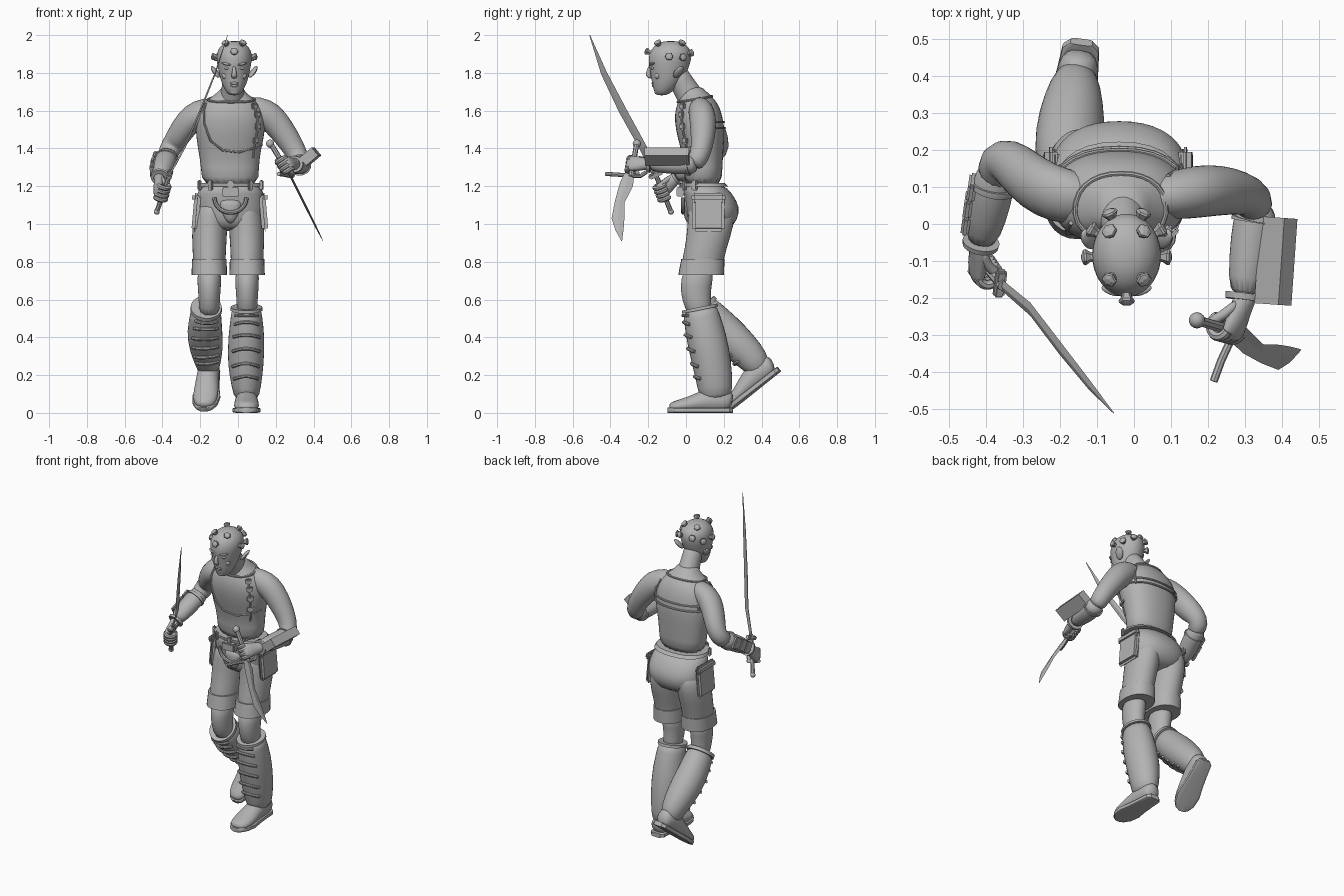
import bpy, bmesh, math
from mathutils import Vector, Matrix, Euler

if "Cube" in bpy.data.objects:
    bpy.data.objects.remove(bpy.data.objects["Cube"], do_unlink=True)

grey = bpy.data.materials.new("plain grey")
grey.use_nodes = True
grey.diffuse_color = (.45, .45, .45, 1)
grey.node_tree.nodes["Principled BSDF"].inputs["Base Color"].default_value = grey.diffuse_color
X, Y, Z = Vector((1, 0, 0)), Vector((0, 1, 0)), Vector((0, 0, 1))
SQUARE = .88


def finish(bm, name, subdivide=0, matrix=None, smooth=True):
    bmesh.ops.recalc_face_normals(bm, faces=bm.faces)
    mesh = bpy.data.meshes.new(name)
    bm.to_mesh(mesh)
    bm.free()
    mesh.materials.append(grey)
    if smooth:
        mesh.shade_smooth()
        if not subdivide:
            mesh.set_sharp_from_angle(angle=math.radians(40))
    obj = bpy.data.objects.new(name, mesh)
    bpy.context.collection.objects.link(obj)
    if matrix:
        obj.matrix_world = matrix
    if subdivide:
        mod = obj.modifiers.new("Subdivision", 'SUBSURF')
        mod.levels = mod.render_levels = subdivide
    return obj


def frames(rings, ref=X, upright=False):
    """Centre and two cross axes for each ring, carried along the path."""
    pts = [Vector(r[:3]) for r in rings]
    result, u = [], Vector(ref)
    for i, p in enumerate(pts):
        t = Z if upright else (pts[min(i + 1, len(pts) - 1)] - pts[max(i - 1, 0)]).normalized()
        if abs(t.dot(u)) > .97 * u.length:
            u = Y if abs(t.dot(Y)) < .9 else Z
        u = (u - t * t.dot(u)).normalized()
        result.append((p, u, t.cross(u)))
    return result


def ring_point(frame, ring, angle, off=0, power=1):
    p, u, v = frame
    c, s = math.cos(angle), math.sin(angle)
    c, s = (math.copysign(abs(k) ** power, k) for k in (c, s))
    return p + u * c * (ring[3] + off) + v * s * (ring[4] + off)


def loft(name, rings, sides=16, sub=1, ref=X, upright=False, matrix=None, power=1, smooth=True):
    bm = bmesh.new()
    loops = [[bm.verts.new(ring_point(f, r, math.tau * k / sides, 0, power)) for k in range(sides)]
             for f, r in zip(frames(rings, ref, upright), rings)]
    for a, b in zip(loops, loops[1:]):
        for k in range(sides):
            bm.faces.new((a[k], a[k - 1], b[k - 1], b[k]))
    bm.faces.new(loops[0])
    bm.faces.new(loops[-1])
    return finish(bm, name, sub, matrix, smooth)


def between(rings, t):
    i = min(int(t), len(rings) - 2)
    return [a + (b - a) * (t - i) for a, b in zip(rings[i], rings[i + 1])]


def on_surface(rings, t, degrees, off=0, upright=False):
    i = min(int(t), len(rings) - 2)
    fr = frames(rings, X, upright)
    a, b = (ring_point(fr[k], rings[k], math.radians(degrees), off, SQUARE if upright else 1)
            for k in (i, i + 1))
    return a.lerp(b, t - i)


def tube(name, points, radius, sides=8, sub=0):
    return loft(name, [(*p, radius, radius) for p in points], sides, sub)


def band(name, rings, start, end, off, upright=True):
    """Raised strip that hugs a lofted part."""
    picked = [between(rings, start + (end - start) * k / 2) for k in range(3)]
    return loft(name, [(*r[:3], r[3] + off, r[4] + off) for r in picked], 28, 0,
                upright=upright, power=SQUARE if upright else 1)


def placed(loc, rot):
    return Matrix.Translation(loc) @ Euler([math.radians(a) for a in rot]).to_matrix().to_4x4()


def box(name, loc, size, rot=(0, 0, 0), bevel=.006):
    bm = bmesh.new()
    bmesh.ops.create_cube(bm, size=1)
    bmesh.ops.scale(bm, vec=size, verts=bm.verts)
    if bevel:
        bmesh.ops.bevel(bm, geom=bm.edges[:], offset=bevel, segments=2, affect='EDGES')
    return finish(bm, name, 0, placed(loc, rot))


def ball(name, loc, size, rot=(0, 0, 0)):
    bm = bmesh.new()
    bmesh.ops.create_uvsphere(bm, u_segments=14, v_segments=8, radius=1)
    bmesh.ops.scale(bm, vec=size, verts=bm.verts)
    return finish(bm, name, 0, placed(loc, rot))


# Torso, pelvis and neck
torso = [(-.04, .085, 1.19, .158, .108), (-.043, .095, 1.3, .152, .098), (-.045, .085, 1.4, .17, .115),
         (-.04, .075, 1.5, .188, .132), (-.04, .065, 1.58, .185, .128), (-.038, .062, 1.635, .155, .11),
         (-.035, .055, 1.67, .11, .088), (-.033, .042, 1.7, .07, .068), (-.03, .025, 1.73, .055, .058)]
loft("tunic", torso, 20, upright=True, power=SQUARE)
pelvis = [(-.04, .13, .96, .13, .095), (-.04, .14, 1.02, .18, .135), (-.04, .143, 1.09, .19, .145),
          (-.04, .118, 1.16, .18, .13), (-.04, .085, 1.22, .158, .108)]
loft("pelvis", pelvis, 20, upright=True, power=SQUARE)
loft("neck", [(-.035, .05, 1.62, .085, .08), (-.03, .015, 1.69, .062, .07),
              (-.025, -.025, 1.75, .058, .064), (-.02, -.06, 1.82, .06, .06)])
tube("collar_edge", [on_surface(torso, 5.75 + .45 * math.sin(math.radians(a)), a, 0, True)
                     for a in range(0, 361, 15)], .007)

# Belt, pouches and straps
band("belt", pelvis, 3.65, 3.95, .01)
band("tunic_hem", torso, .1, .2, .006)
for k, a in enumerate((-125, -90, -55, -20, 200)):
    box(f"belt_loop_{k}", on_surface(pelvis, 3.75, a, .01, True), (.03, .016, .055), (0, 0, a + 90))
box("belt_buckle", (-.04, -.03, 1.17), (.09, .04, .05))
tube("pouch_rim", [(-.04 + .085 * math.cos(a), -.015, 1.14 + .08 * math.sin(a))
                   for a in [math.pi * (1 + k / 12) for k in range(13)]], .011)
loft("front_pouch", [(-.04, .02, 1.0, .015, .015), (-.04, .01, 1.06, .05, .03),
                     (-.04, .01, 1.14, .075, .03)], upright=True)
path = ((5.1, -150), (4.4, -143), (3.4, -136), (2.4, -122), (1.9, -100), (1.8, -75), (2, -45), (2.2, -10))
tube("chest_cord", [on_surface(torso, t, a, 0, True) for t, a in path], .006)
for name, path in {"back_strap_low": [(3.1, a) for a in range(20, 161, 14)],
                   "back_strap_high": [(3.5, a) for a in range(25, 156, 13)],
                   "left_back_strap": [(t / 2, 35) for t in range(6, 11)],
                   "right_back_strap": [(t / 2, 145) for t in range(6, 11)],
                   "left_front_strap": [(t / 2, -42) for t in range(3, 11)]}.items():
    tube(name, [on_surface(torso, t, a, 0, True) for t, a in path], .006)
for k, t in enumerate((2.4, 3.2, 4, 4.8)):
    box(f"strap_buckle_{k}", on_surface(torso, t, -42, .002, True), (.04, .018, .035), (0, 0, 45))

# Head and face
skull = [(.025, -.13, 1.68, .025), (.05, -.12, 1.70, .045), (.075, -.105, 1.74, .065),
         (.09, -.095, 1.78, .078), (.107, -.09, 1.83, .088), (.117, -.085, 1.88, .097),
         (.108, -.08, 1.92, .09), (.082, -.08, 1.95, .067), (.035, -.08, 1.97, .03)]
loft("head", [(-.02, y, z, rx, ry) for ry, y, z, rx in skull], 20, upright=True)
loft("nose", [(-.02, -.188, 1.84, .008, .01), (-.02, -.2, 1.805, .012, .014),
              (-.02, -.2, 1.78, .019, .015), (-.02, -.186, 1.77, .01, .008)], 8, upright=True)
ball("upper_lip", (-.02, -.174, 1.745), (.026, .01, .007))
ball("lower_lip", (-.02, -.171, 1.732), (.022, .01, .007))
ball("chin", (-.02, -.15, 1.7), (.025, .018, .016))
for side, word in ((1, "left"), (-1, "right")):
    ball(word + "_eye", (-.02 + side * .038, -.177, 1.825), (.016, .01, .008))
    ball(word + "_brow", (-.02 + side * .04, -.18, 1.847), (.03, .012, .007), (0, side * -10, side * 20))
    ball(word + "_cheek", (-.02 + side * .043, -.15, 1.785), (.024, .018, .02))
    ball(word + "_ear", (-.02 + side * .1, -.04, 1.805), (.012, .024, .04), (-15, side * 40, side * 25))


def stud(name, azimuth, elevation):
    a, e = math.radians(azimuth), math.radians(elevation)
    d = Vector((math.cos(e) * math.sin(a), -math.cos(e) * math.cos(a), math.sin(e)))
    base = Vector((-.02, -.085, 1.87)) + Vector((d.x * .092, d.y * .112, d.z * .097))
    steps = ((-.01, .013), (.006, .013), (.02, .022), (.026, .02), (.031, .008))
    loft(name, [(*(base + d * h), r, r) for h, r in steps], 6, 0, smooth=False)


stud("stud_front", 0, 22)
for k, (azimuth, elevation) in enumerate(((40, 50), (140, 50), (88, 8), (155, 18), (122, 6))):
    for side, word in ((1, "left"), (-1, "right")):
        stud(f"{word}_stud_{k}", azimuth * side, elevation)

# Shorts, pockets and knees
for side, word in ((1, "left"), (-1, "right")):
    cx = -.052 + side * .1
    shorts = [(cx, .08, .73, .09, .117), (cx, .09, .82, .087, .11), (cx, .12, .93, .095, .118),
              (cx - side * .005, .138, 1.05, .095, .13), (cx - side * .02, .13, 1.13, .075, .115)]
    loft(word + "_shorts_leg", shorts, upright=True)
    band(word + "_shorts_hem", shorts, 0, .95, .004)
    px = -.043 + side * .178
    box(word + "_pocket", (px, .118, 1.06), (.035, .17, .2), (0, side * -5, 0), .016)
    box(word + "_pocket_flap", (px + side * .004, .118, 1.14), (.035, .18, .05), (0, side * -5, 0), .014)
    loft(word + "_knee", [(cx, .075, .5, .055, .065), (cx, .055, .6, .057, .077),
                          (cx, .05, .66, .062, .083), (cx, .07, .78, .07, .09)], upright=True)

# Boots, shin ridges and feet
boots = {"left": [(.045, .16, .06, .062, .08), (.045, .155, .13, .078, .095), (.04, .14, .25, .098, .105),
                  (.045, .108, .4, .1, .11), (.045, .08, .52, .083, .096), (.045, .072, .56, .08, .092)],
         "right": [(-.155, .4, .21, .055, .06), (-.16, .365, .275, .072, .08), (-.168, .295, .345, .092, .095),
                   (-.178, .2, .435, .097, .102), (-.17, .115, .52, .083, .092), (-.168, .08, .56, .078, .087)]}
heels = {"left": Matrix.Translation((.045, .25, 0)),
         "right": placed((-.14, .5, .22), (38, 0, -8))}
for word, rings in boots.items():
    loft(word + "_boot", rings)
    band(word + "_boot_cuff", rings, 4.6, 5, .004, False)
    for k in range(6):
        arc = [on_surface(rings, 1.5 + k * .55 + .15 * math.cos(math.radians(a + 90) * 2), a, .001)
               for a in range(-135, -44, 10)]
        tube(f"{word}_shin_ridge_{k}", arc, .009)
    foot = [(0, -.005, .05, .04, .045), (0, -.04, .065, .056, .065), (0, -.11, .068, .06, .07),
            (0, -.18, .055, .063, .055), (0, -.25, .04, .07, .04), (0, -.31, .032, .06, .032),
            (0, -.34, .025, .03, .022)]
    loft(word + "_foot", foot, matrix=heels[word])
    sole = [(0, y, .014, rx, .014) for y, rx in ((0, .03), (-.02, .05), (-.1, .056), (-.17, .063),
                                                  (-.24, .075), (-.3, .066), (-.335, .042), (-.347, .02))]
    loft(word + "_sole", sole, 16, 0, matrix=heels[word], power=.35)

# Arms and bracers
arms = {"left": [(.02, .07, 1.615, .05, .06), (.1, .075, 1.6, .066, .08), (.17, .088, 1.575, .073, .08),
                 (.23, .092, 1.5, .07, .072), (.285, .085, 1.42, .06, .062),
                 (.325, .07, 1.345, .053, .055), (.325, .03, 1.315, .055, .05)],
        "right": [(-.1, .06, 1.615, .05, .06), (-.17, .07, 1.6, .068, .08), (-.24, .09, 1.57, .073, .08),
                  (-.295, .13, 1.5, .067, .075), (-.335, .168, 1.435, .06, .068),
                  (-.365, .175, 1.39, .055, .06), (-.375, .11, 1.35, .055, .055)]}
bracers = {"left": [(.335, .06, 1.32, .05, .048), (.325, .01, 1.312, .06, .053), (.31, -.09, 1.312, .055, .048),
                    (.295, -.205, 1.317, .043, .038)],
           "right": [(-.367, .165, 1.375, .05, .05), (-.38, .1, 1.345, .06, .055), (-.4, .02, 1.295, .058, .053),
                     (-.415, -.06, 1.245, .042, .04)]}
for word, rings in arms.items():
    loft(word + "_arm", rings)
    loft(word + "_bracer", bracers[word])
    band(word + "_wrist_cuff", bracers[word], 2.85, 3, .006, False)
    band(word + "_elbow_cuff", bracers[word], .9, 1.05, .003, False)
box("left_arm_block", (.383, -.1, 1.357), (.085, .235, .055), (0, -40, -4), 0)
for k in range(3):
    spot = on_surface(bracers["right"], 1.15 + k * .55, 180, -.004)
    box(f"right_arm_plate_{k}", spot, (.022, .055, .075), (30, 0, -8))


def hand(word, wrist, grip, axis, outward):
    wrist, grip, axis = Vector(wrist), Vector(grip), Vector(axis).normalized()
    fwd = grip - wrist
    fwd = (fwd - axis * fwd.dot(axis)).normalized()
    n = axis.cross(fwd)
    n = n if n.x * outward > 0 else -n
    palm = (wrist - fwd * .035, wrist, wrist.lerp(grip + n * .022, .5), grip + n * .027,
            grip + n * .024 + fwd * .025)
    loft(word + "_palm", [(*p, r, s) for p, r, s in
                          zip(palm, (.03, .034, .042, .048, .042), (.03, .03, .028, .021, .015))], 12, ref=axis)
    for k in range(4):
        arc = [grip + axis * (k - 1.5) * .023 + (n * math.cos(a) + fwd * math.sin(a)) * .029
               for a in [math.radians(d) for d in range(0, 221, 20)]]
        tube(f"{word}_finger_{k}", arc, .0135)
    tube(word + "_thumb", [wrist + axis * .02, grip - fwd * .03 + axis * .045,
                           grip - n * .026 + axis * .046, grip - n * .02 + fwd * .025 + axis * .04], .015, 8, 1)


# Hands with the sword and the knife
hand("right", (-.415, -.06, 1.24), (-.402, -.125, 1.17), (.055, -.08, .2), -1)
hand("left", (.295, -.21, 1.317), (.25, -.28, 1.31), (-.11, .03, .18), 1)
tube("sword_grip", [(-.43, -.08, 1.065), (-.355, -.168, 1.28)], .013)
ball("sword_pommel", (-.43, -.08, 1.065), (.016, .016, .016))
box("sword_guard", (-.362, -.16, 1.262), (.03, .08, .025), (25, 15, 0))
loft("sword_blade", [(-.36, -.162, 1.265, .017, .005), (-.28, -.23, 1.41, .02, .005),
                     (-.2, -.335, 1.6, .021, .005), (-.12, -.435, 1.8, .016, .004),
                     (-.055, -.51, 2, .002, .001)], 4, 0, ref=(0, 1, .5), smooth=False)
tube("knife_grip", [(.17, -.26, 1.43), (.28, -.292, 1.25)], .014)
ball("knife_pommel", (.17, -.26, 1.425), (.022, .022, .022))
tube("knife_guard", [(.215, -.425, 1.265), (.235, -.37, 1.262), (.272, -.29, 1.255),
                     (.29, -.24, 1.255), (.285, -.21, 1.275)], .011)
loft("knife_blade", [(.272, -.3, 1.265, .026, .006), (.3, -.315, 1.21, .036, .006),
                     (.345, -.35, 1.12, .026, .006), (.39, -.36, 1.03, .034, .005),
                     (.42, -.352, .97, .022, .004), (.45, -.34, .91, .002, .001)],
     4, 0, ref=Y, smooth=False)
